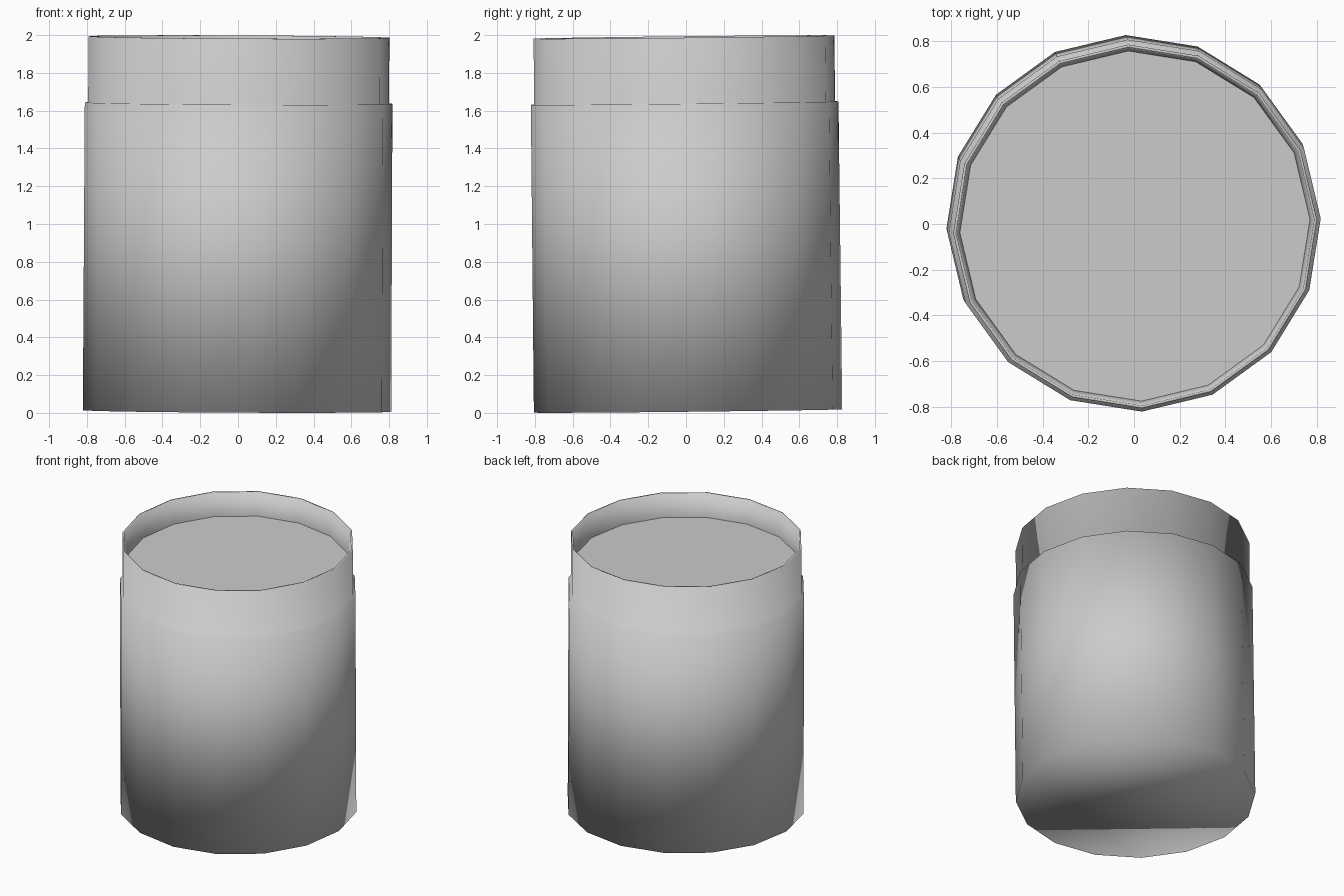
import bpy, bmesh, math
from mathutils import Matrix

if "Cube" in bpy.data.objects:
    bpy.data.objects.remove(bpy.data.objects["Cube"])

SIDES = 16
# slight lean of the whole model about its middle
LEAN = (Matrix.Translation((0, 0, 1)) @ Matrix.Rotation(0.005, 4, 'Y')
        @ Matrix.Rotation(0.011, 4, 'X') @ Matrix.Rotation(math.radians(2.2), 4, 'Z')
        @ Matrix.Translation((0, 0, -1)))


def lathe(name, profile, cap_first=False, smooth=True):
    """Spin a (radius, height) profile into a low-poly round part."""
    bm = bmesh.new()
    rings = []
    for r, z in profile:
        rings.append([bm.verts.new((r * math.cos(2 * math.pi * i / SIDES),
                                    r * math.sin(2 * math.pi * i / SIDES), z))
                      for i in range(SIDES)])
    for a, b in zip(rings, rings[1:]):
        for i in range(SIDES):
            j = (i + 1) % SIDES
            bm.faces.new((a[i], a[j], b[j], b[i]))
    if cap_first:
        bm.faces.new(rings[0][::-1])
    if len(rings) == 1:
        bm.faces.new(rings[0])
    for f in bm.faces:
        f.smooth = smooth
    bm.transform(LEAN)
    mesh = bpy.data.meshes.new(name)
    bm.to_mesh(mesh)
    bm.free()
    ob = bpy.data.objects.new(name, mesh)
    bpy.context.collection.objects.link(ob)
    return ob


# body with stepped collar, thin rim and short inner wall
lathe("container_body", [(0.817, 0.01), (0.815, 1.64), (0.797, 1.642),
                         (0.797, 1.99), (0.785, 1.99), (0.767, 1.815)], cap_first=True)

# flat recessed top disc
lathe("recessed_top", [(0.767, 1.815)], smooth=False)
